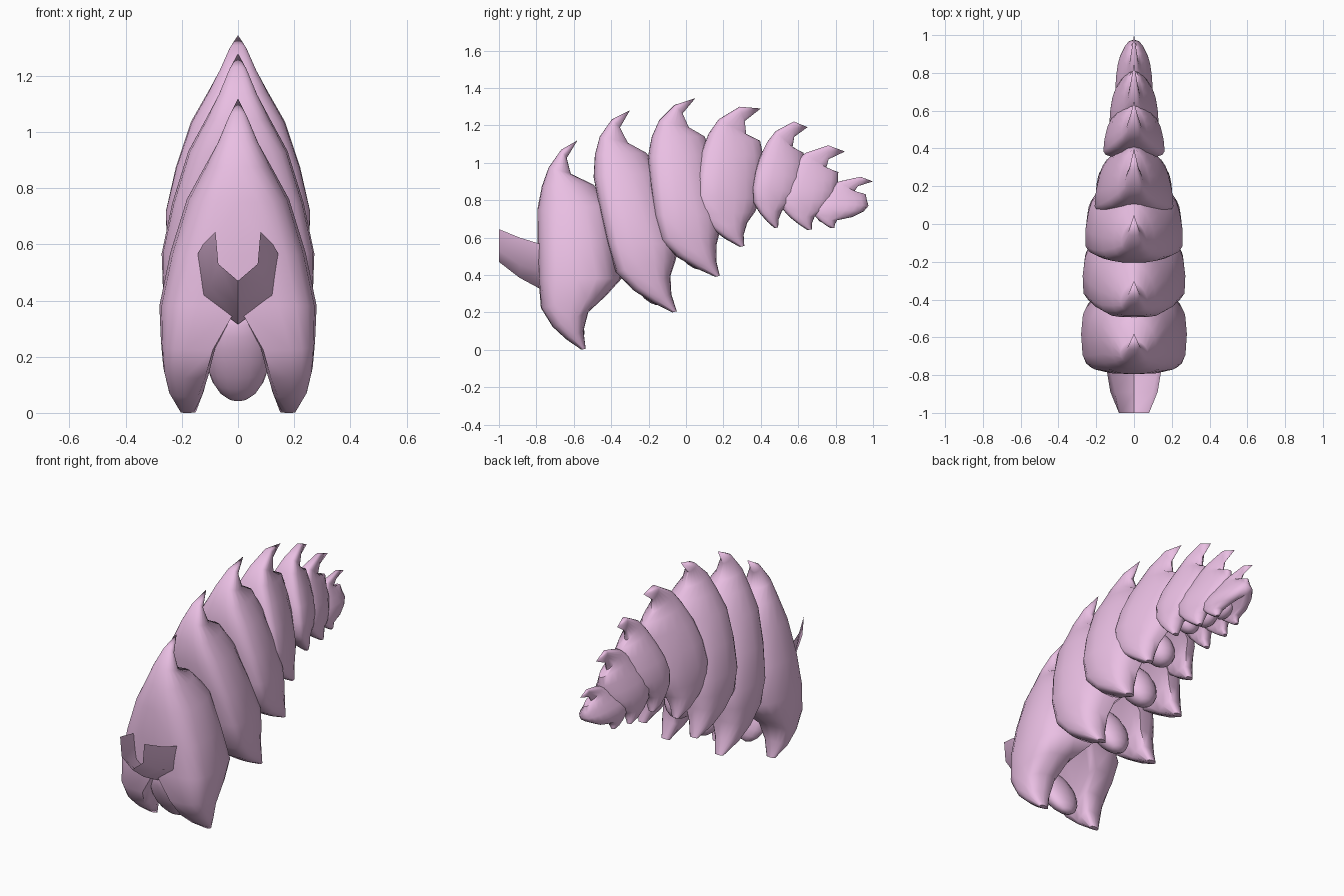
import bpy, bmesh, math
from mathutils import Matrix, Vector

if "Cube" in bpy.data.objects:
    bpy.data.objects.remove(bpy.data.objects["Cube"])

pink = bpy.data.materials.new("pink shell")
pink.diffuse_color = (0.82, 0.52, 0.77, 1)
pink.use_nodes = True
pink.node_tree.nodes["Principled BSDF"].inputs["Base Color"].default_value = pink.diffuse_color

# Side profile stations, tip to lobe end: (front v, front u, back v, back u)
BIG = [(.045, -.38, .085, -.26), (.13, -.68, .16, -.18), (.22, -.85, .21, .35),
       (.33, -.97, .31, .85), (.50, -1.0, .48, .9), (.66, -1.0, .66, 1.0),
       (.80, -.97, .74, .6), (.89, -.72, .82, .12), (.95, -.42, .91, -.02), (1, -.08, .995, .02)]
SMALL = [(-.10, -.40, .10, -.27), (0, -.83, .22, -.25), (.12, -.95, .27, .2),
         (.28, -1.0, .40, .6), (.42, -1.0, .52, 1.0), (.58, -.92, .64, 1.0),
         (.72, -.75, .76, .6), (.83, -.52, .83, -.08), (.93, -.27, .92, -.05), (1, -.08, .99, .02)]
OUTER = [.12, .26, .42, .65, .86, 1.0, .98, .95, .88, .73]
INNER = [0, 0, 0, 0, 0, 0, .32, .42, .51, .63]
POWER = [1.2, 1.1, 1.05, .95, .8, .7, .7, .75, .85, .9]
OUT_STEPS, IN_STEPS = 10, 4


def finish(name, bm):
    bmesh.ops.recalc_face_normals(bm, faces=bm.faces)
    me = bpy.data.meshes.new(name)
    bm.to_mesh(me)
    bm.free()
    ob = bpy.data.objects.new(name, me)
    bpy.context.collection.objects.link(ob)
    me.materials.append(pink)
    for o in bpy.context.selected_objects:
        o.select_set(False)
    ob.select_set(True)
    bpy.context.view_layer.objects.active = ob
    bpy.ops.object.shade_smooth_by_angle(angle=math.radians(60))
    return ob


def ring(bm, front, back, xin, xout, e, skew, taper):
    """Rounded loop, widest near the front: round the outside, back along the inside."""
    verts = []
    for i in range(OUT_STEPS + IN_STEPS):
        if i <= OUT_STEPS:
            a = math.pi * i / OUT_STEPS
            c = math.cos(a)
            p = e * (.8 if c > 0 else 1)
            s = ((1 - math.copysign(abs(c) ** p, c)) / 2) ** skew
            x = xin + (xout * (1 - taper * s) - xin) * max(math.sin(a), 0) ** p
            if i == OUT_STEPS:
                x = xin
        else:
            a = math.pi * (1 - (i - OUT_STEPS) / IN_STEPS)
            x = xin * (1 - .15 * math.sin(a))
            s = (1 - math.cos(a)) / 2
        q = front.lerp(back, s)
        verts.append(bm.verts.new((x, q.x, q.y)))
    return verts


def shell_plate(n, tip, lobe, w, df, db, mix, skew, taper):
    T, L = Vector(tip), Vector(lobe)

    def place(v, u):
        return T + (L - T) * v + Vector((u * (df if u < 0 else db), 0))

    bm = bmesh.new()
    apex = bm.verts.new((0, T.x, T.y))
    rings = []
    for k, (b, s) in enumerate(zip(BIG, SMALL)):
        vf, uf, vb, ub = (p + (q - p) * mix for p, q in zip(b, s))
        fade = min(1, (9 - k) / 4)  # lobe ends stay symmetrical
        rings.append(ring(bm, place(vf, uf), place(vb, ub), INNER[k] * w, OUTER[k] * w,
                          POWER[k], 1 + (skew - 1) * fade, taper * fade))
    m = len(rings[0])
    for j in range(m):
        i = (j + 1) % m
        bm.faces.new((apex, rings[0][j], rings[0][i]))
        for a, b in zip(rings, rings[1:]):
            bm.faces.new((a[j], b[j], b[i], a[i]))
    bm.faces.new(rings[-1])
    # open the centre plane, then mirror
    mid = [f for f in bm.faces if all(abs(v.co.x) < 1e-5 for v in f.verts)]
    bmesh.ops.delete(bm, geom=mid, context='FACES')
    half = list(bm.verts) + list(bm.edges) + list(bm.faces)
    dup = bmesh.ops.duplicate(bm, geom=half)["geom"]
    for v in (g for g in dup if isinstance(g, bmesh.types.BMVert)):
        v.co.x *= -1
    bmesh.ops.remove_doubles(bm, verts=bm.verts, dist=.0005)
    finish(f"shell_plate_{n}", bm)

    # belly lobe hanging between the two side lobes
    h = T.y - L.y
    c = place(.82 - .12 * mix, -.42)
    bm = bmesh.new()
    mat = (Matrix.Translation((0, c.x, c.y)) @ Matrix.Rotation(.5, 4, 'X')
           @ Matrix.Diagonal((w * .4, df * .28, h * .16, 1)))
    bmesh.ops.create_uvsphere(bm, u_segments=16, v_segments=10, radius=1, matrix=mat)
    finish(f"belly_lobe_{n}", bm)


# Plates: spike tip (y, z), side lobe tip (y, z), half width, depths, shape mix, skew, taper
PLATES = [((-.58, 1.12), (-.54, 0), .28, .235, .21, 0, 1.1, 0),
          ((-.30, 1.28), (-.05, .20), .277, .285, .10, 0, 1.4, .05),
          ((.05, 1.345), (.18, .39), .267, .305, .06, .05, 1.4, .1),
          ((.40, 1.29), (.31, .55), .22, .295, .06, .4, 1.6, .25),
          ((.65, 1.19), (.49, .65), .172, .21, .07, .7, 1.5, .25),
          ((.85, 1.06), (.67, .64), .138, .26, .05, .85, 1.5, .25),
          ((1.0, .90), (.79, .65), .105, .22, .085, 1.0, 1.4, .25)]
for n, p in enumerate(PLATES, 1):
    shell_plate(n, *p)

# Open U-shaped collar at the front
rows = [(-1.0, [(.08, .645), (.07, .53), (0, .47)]),
        (-.89, [(.125, .60), (.10, .455), (0, .385)]),
        (-.76, [(.147, .56), (.127, .41), (0, .315)])]
bm = bmesh.new()
grid = []
for y, pts in rows:
    full = [(-x, z) for x, z in pts] + [(x, z) for x, z in pts[-2::-1]]
    grid.append([bm.verts.new((x, y, z)) for x, z in full])
for a, b in zip(grid, grid[1:]):
    for j in range(4):
        bm.faces.new((a[j], a[j + 1], b[j + 1], b[j]))
finish("front_collar", bm)
